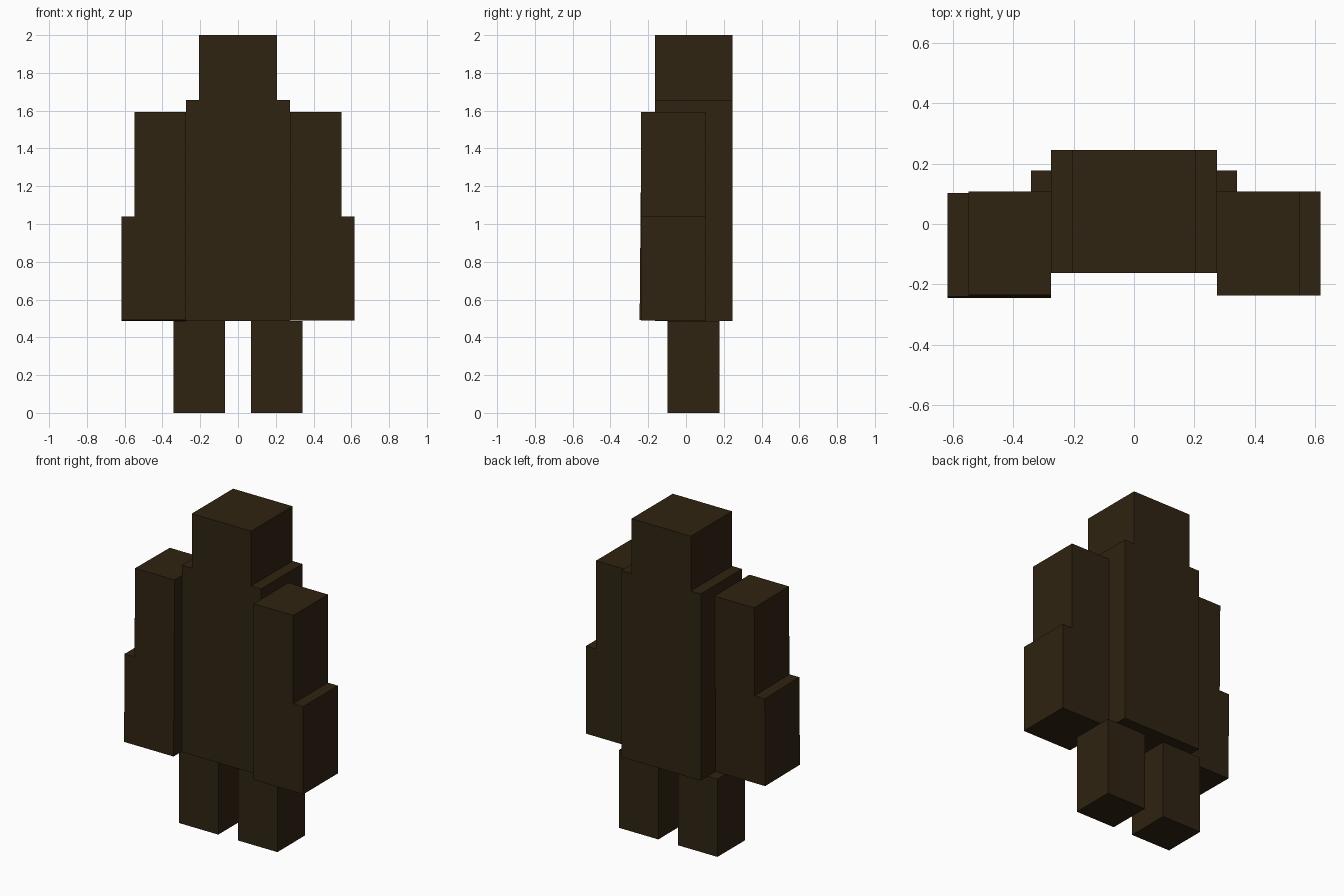
import bpy
import bmesh
from mathutils import Matrix, Vector

if "Cube" in bpy.data.objects:
    bpy.data.objects.remove(bpy.data.objects["Cube"])

brown = bpy.data.materials.new("dark_brown")
brown.diffuse_color = (0.029, 0.017, 0.0056, 1.0)
brown.use_nodes = True
brown.node_tree.nodes["Principled BSDF"].inputs["Base Color"].default_value = brown.diffuse_color


def box(name, x, y, z, tilt=0.0, pivot=(0, 0, 0)):
    """Box from its x, y and z ranges, tilted about the x axis through pivot."""
    lo, hi = Vector((x[0], y[0], z[0])), Vector((x[1], y[1], z[1]))
    pivot = Vector(pivot)
    bm = bmesh.new()
    bmesh.ops.create_cube(bm, size=1)
    bmesh.ops.scale(bm, vec=hi - lo, verts=bm.verts)
    bmesh.ops.translate(bm, vec=(lo + hi) / 2 - pivot, verts=bm.verts)
    bmesh.ops.rotate(bm, cent=(0, 0, 0), matrix=Matrix.Rotation(tilt, 3, 'X'),
                     verts=bm.verts)
    mesh = bpy.data.meshes.new(name)
    bm.to_mesh(mesh)
    bm.free()
    mesh.materials.append(brown)
    ob = bpy.data.objects.new(name, mesh)
    ob.location = pivot
    bpy.context.collection.objects.link(ob)
    return ob


# Head and torso share the same depth
BODY_Y = (-0.163, 0.246)
box("head", (-0.206, 0.206), BODY_Y, (1.657, 2.0))
box("torso", (-0.275, 0.275), BODY_Y, (0.487, 1.657))

# Legs and arms; the left arm swings very slightly forward
for side, s, tilt in (("right", 1, 0.0), ("left", -1, -0.009)):
    def span(a, b):
        return tuple(sorted((s * a, s * b)))

    box(side + "_leg", span(0.068, 0.342), (-0.098, 0.177), (0.0, 0.487))
    shoulder = (s * 0.41, -0.065, 1.45)
    arm_y = (-0.237, 0.107)
    box(side + "_upper_arm", span(0.275, 0.549), arm_y, (1.039, 1.592), tilt, shoulder)
    box(side + "_forearm", span(0.275, 0.618), arm_y, (0.489, 1.039), tilt, shoulder)
